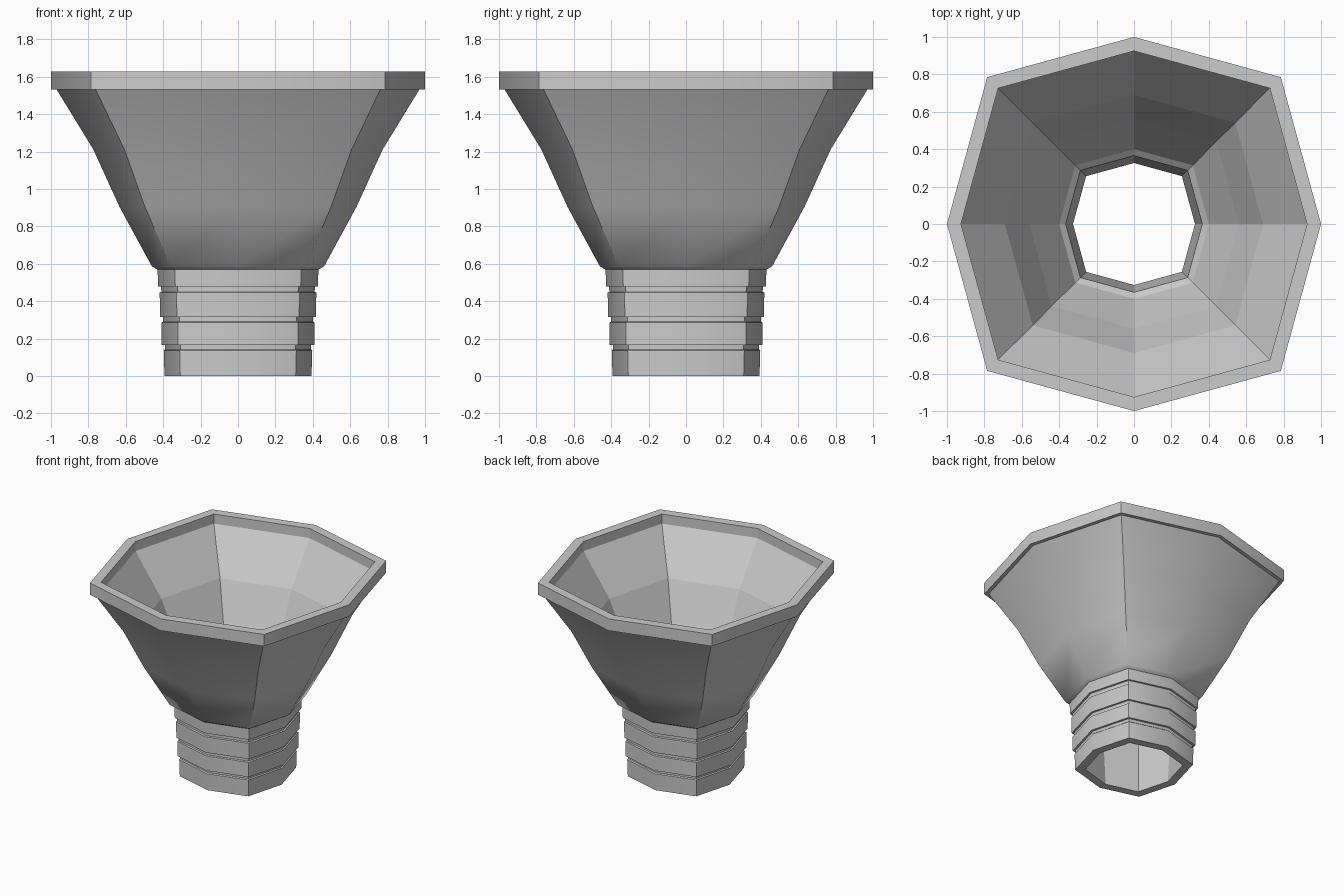
import bpy, bmesh

if "Cube" in bpy.data.objects:
    bpy.data.objects.remove(bpy.data.objects["Cube"])

# Cross-section: eight sides, four points on the axes and four pulled-in corners
K = 0.785
SECTION = [(1, 0), (K, K), (0, 1), (-K, K), (-1, 0), (-K, -K), (0, -1), (K, -K)]

# Outer profile (radius, z): stepped neck, flare, rim
OUTER = [(0.393, 0), (0.397, 0.135), (0.390, 0.142), (0.391, 0.165),
         (0.409, 0.165), (0.409, 0.285), (0.400, 0.290), (0.400, 0.315),
         (0.416, 0.315), (0.419, 0.445), (0.410, 0.450), (0.411, 0.478),
         (0.427, 0.478), (0.430, 0.568), (0.461, 0.587),
         (0.634, 0.905), (0.773, 1.21), (0.970, 1.532), (1.0, 1.532), (1.0, 1.628)]
# Inner profile, from the rim back down to the neck opening
INNER = [(0.925, 1.628), (0.925, 1.55), (0.69, 1.225), (0.56, 0.93),
         (0.40, 0.63), (0.365, 0.60), (0.326, 0)]


def loft_closed(name, profile, smooth_count):
    """Sweep a closed profile round the cross-section."""
    bm = bmesh.new()
    rings = [[bm.verts.new((r * x, r * y, z)) for x, y in SECTION] for r, z in profile]
    n = len(SECTION)
    for i, a in enumerate(rings):
        b = rings[(i + 1) % len(rings)]
        for j in range(n):
            k = (j + 1) % n
            f = bm.faces.new((a[j], a[k], b[k], b[j]))
            f.smooth = i < smooth_count
    bmesh.ops.recalc_face_normals(bm, faces=bm.faces)
    # Keep corners and steps crisp
    for e in bm.edges:
        e.smooth = e.calc_face_angle(0) < 0.6
    mesh = bpy.data.meshes.new(name)
    bm.to_mesh(mesh)
    bm.free()
    obj = bpy.data.objects.new(name, mesh)
    bpy.context.collection.objects.link(obj)
    return obj


# Hollow funnel: smooth outside, faceted inside
loft_closed("funnel", OUTER + INNER, len(OUTER) - 1)
